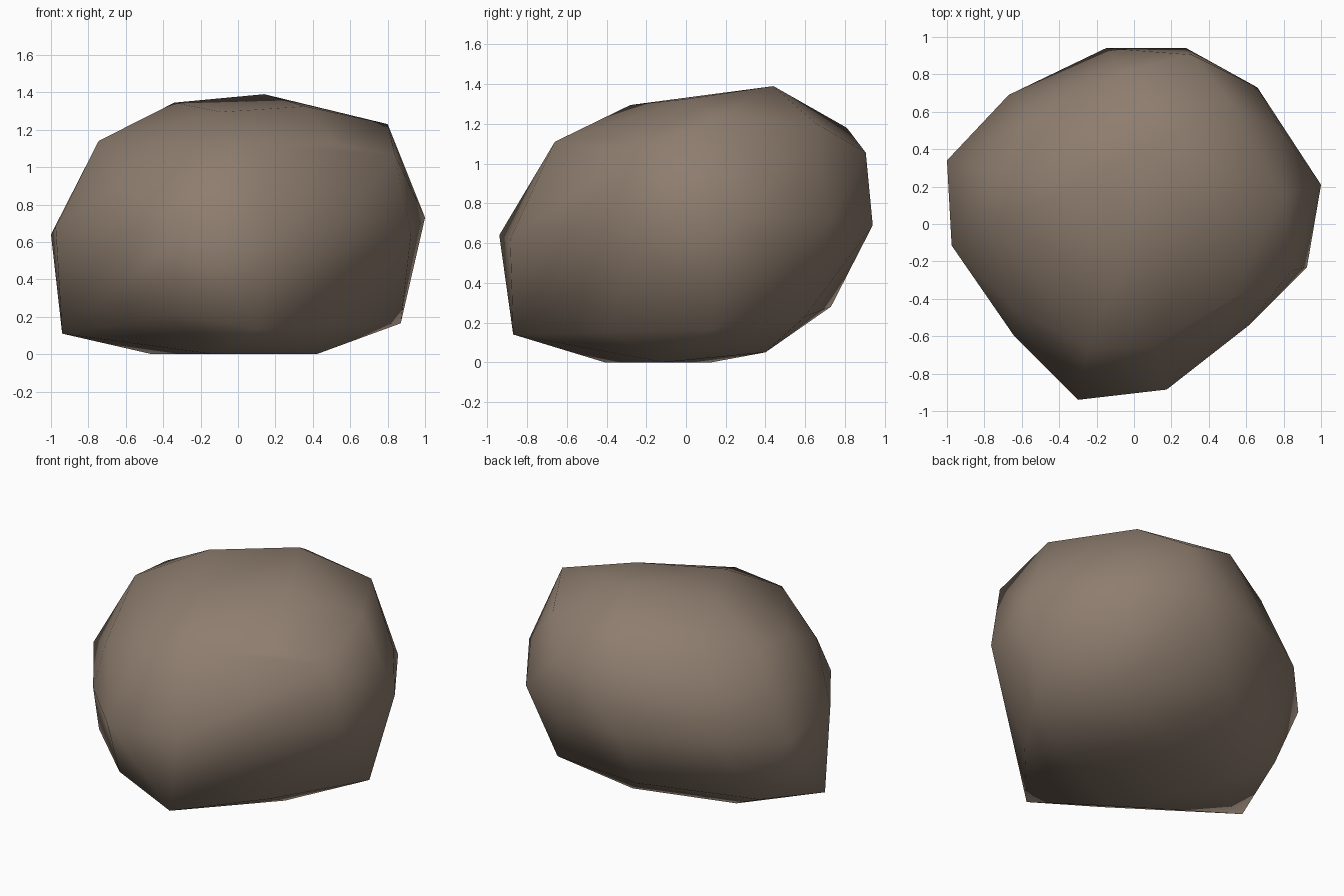
import bpy, bmesh

# Corner points of the boulder, in rough rings from the ground up
CORNERS = [
    # underside
    (-.46, .13, 0), (.42, -.11, 0), (-.13, -.41, 0), (.11, .40, .05),
    # lower ring
    (-.94, -.11, .11), (-.365, -.717, .213), (.11, -.87, .14), (.52, -.40, .15),
    (.87, .13, .165), (.52, .60, .23), (-.15, .73, .28), (-.795, .367, .205),
    (.78, .52, .555),
    # widest ring
    (-1, .34, .64), (-.67, .69, .68), (-.15, .94, .69), (.28, .94, .69),
    (.66, .73, .71), (1, .21, .73), (.925, -.23, .64), (.61, -.545, .72),
    (.175, -.885, .62), (-.30, -.94, .64), (-.64, -.60, .65), (-.975, -.115, .68),
    # shoulder ring
    (.80, .48, .885), (.31, .905, 1.055), (-.07, .81, 1.18), (-.52, .565, 1.135),
    (-.71, .27, 1.14), (-.745, -.01, 1.14), (-.64, -.45, .92), (-.24, -.66, 1.075),
    (.10, -.66, 1.11), (.52, -.40, 1.12), (.84, -.25, 1.065), (.80, .15, 1.23),
    (.52, .65, 1.205),
    # top
    (.14, .44, 1.39), (-.34, .18, 1.345), (-.09, -.28, 1.295), (.36, 0, 1.325),
]

# Boulder: wrap the corners in a convex skin
bm = bmesh.new()
for c in CORNERS:
    bm.verts.new(c)
bmesh.ops.convex_hull(bm, input=bm.verts[:])
loose = [v for v in bm.verts if not v.link_faces]
bmesh.ops.delete(bm, geom=loose, context='VERTS')
bmesh.ops.recalc_face_normals(bm, faces=bm.faces[:])
for f in bm.faces:
    f.smooth = True
mesh = bpy.data.meshes.new("boulder")
bm.to_mesh(mesh)
bm.free()

# Single stone colour
stone = bpy.data.materials.new("brown stone")
stone.diffuse_color = (.27, .205, .157, 1)
mesh.materials.append(stone)
boulder = bpy.data.objects.new("boulder", mesh)
bpy.context.collection.objects.link(boulder)
